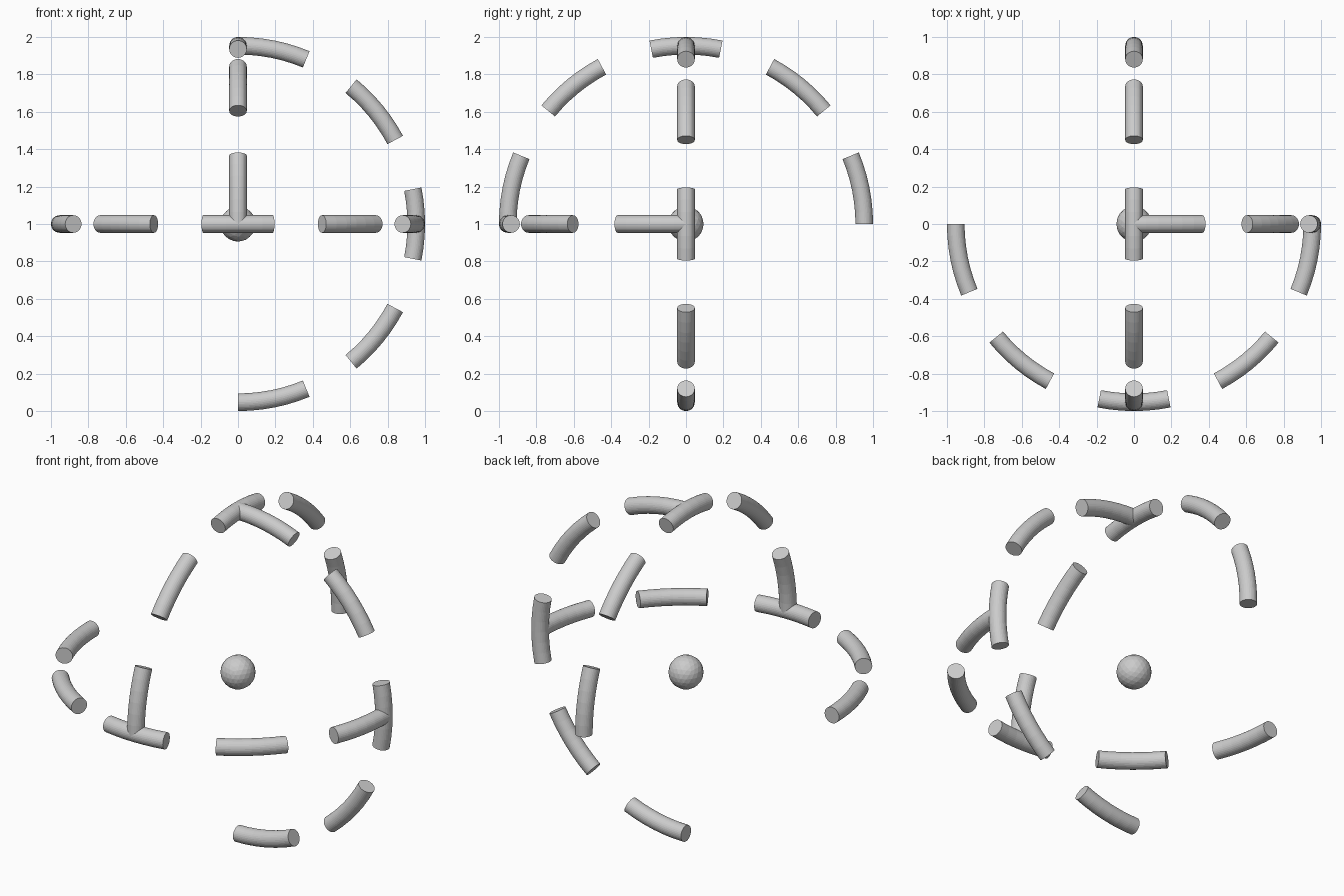
import bpy, bmesh
from math import sin, cos, pi, radians
from mathutils import Vector

if "Cube" in bpy.data.objects:
    bpy.data.objects.remove(bpy.data.objects["Cube"])

CENTRE = Vector((0, 0, 1))
TUBE, RING = 0.047, 0.953      # tube radius, arc radius
SIDES, STEPS = 32, 6
DASH, PITCH = 22.5, 39.375     # degrees: five dashes fill a half circle


def link(name, bm):
    bmesh.ops.recalc_face_normals(bm, faces=bm.faces)
    mesh = bpy.data.meshes.new(name)
    bm.to_mesh(mesh)
    bm.free()
    obj = bpy.data.objects.new(name, mesh)
    bpy.context.collection.objects.link(obj)
    return obj


def dashed_arc(name, start, middle):
    """Half circle of dashes from start, through middle, to -start."""
    start, middle = Vector(start), Vector(middle)
    axis = start.cross(middle)
    bm = bmesh.new()
    for d in range(5):
        rings = []
        for s in range(STEPS + 1):
            a = radians(d * PITCH + DASH * s / STEPS)
            out = start * cos(a) + middle * sin(a)
            rings.append([bm.verts.new(
                CENTRE + out * (RING + TUBE * cos(t)) + axis * TUBE * sin(t))
                for t in (2 * pi * k / SIDES for k in range(SIDES))])
        for r0, r1 in zip(rings, rings[1:]):
            for k in range(SIDES):
                n = (k + 1) % SIDES
                bm.faces.new((r0[k], r0[n], r1[n], r1[k]))
        # flat end caps
        bm.faces.new(rings[0])
        bm.faces.new(rings[-1])
    return link(name, bm)


# Three perpendicular dashed half circles
dashed_arc("dashed_arc_right", (0, 0, 1), (1, 0, 0))
dashed_arc("dashed_arc_over_top", (0, 1, 0), (0, 0, 1))
dashed_arc("dashed_arc_front", (1, 0, 0), (0, -1, 0))

# Faceted ball at the centre
bm = bmesh.new()
bmesh.ops.create_icosphere(bm, subdivisions=3, radius=0.094)
link("centre_ball", bm).location = CENTRE
